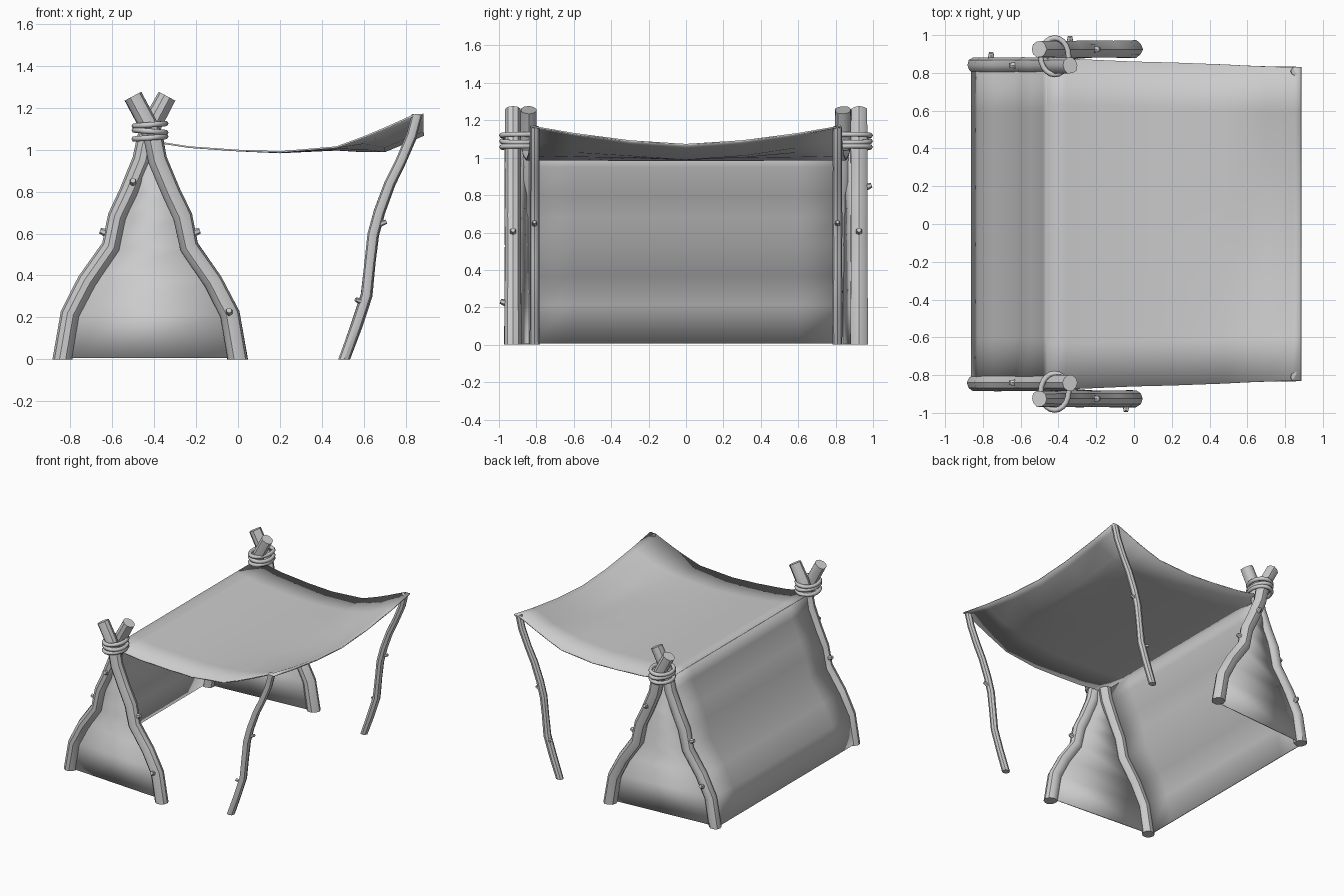
import bpy, bmesh, math, random
from mathutils import Vector

if "Cube" in bpy.data.objects:
    bpy.data.objects.remove(bpy.data.objects["Cube"])

random.seed(4)


def finish(name, bm, angle=35, thickness=0):
    bmesh.ops.recalc_face_normals(bm, faces=bm.faces)
    me = bpy.data.meshes.new(name)
    bm.to_mesh(me)
    bm.free()
    ob = bpy.data.objects.new(name, me)
    bpy.context.collection.objects.link(ob)
    bpy.ops.object.select_all(action='DESELECT')
    bpy.context.view_layer.objects.active = ob
    ob.select_set(True)
    bpy.ops.object.shade_smooth_by_angle(angle=math.radians(angle))
    if thickness:
        mod = ob.modifiers.new("thickness", 'SOLIDIFY')
        mod.thickness = thickness
        mod.offset = 0
    return ob


def add_tube(bm, pts, radii, sides, rough=0.0, flat_start=False):
    """Rings swept along pts, with an inset cap on the far end."""
    pts = [Vector(p) for p in pts]
    shape = [1 + random.uniform(-rough, rough) for _ in range(sides)]
    rings = []
    for i, p in enumerate(pts):
        t = (pts[min(i + 1, len(pts) - 1)] - pts[max(i - 1, 0)]).normalized()
        if i == 0 and flat_start:
            t = Vector((0, 0, 1))
        ref = Vector((0, 1, 0)) if abs(t.y) < 0.8 else Vector((1, 0, 0))
        u = ref.cross(t).normalized()
        v = t.cross(u)
        rings.append([bm.verts.new(p + radii[i] * shape[k] * (
            u * math.cos(2 * math.pi * k / sides) + v * math.sin(2 * math.pi * k / sides)))
            for k in range(sides)])
    for a, b in zip(rings, rings[1:]):
        for k in range(sides):
            n = (k + 1) % sides
            bm.faces.new((a[k], a[n], b[n], b[k]))
    bm.faces.new(rings[0])
    cap = bm.faces.new(rings[-1])
    bmesh.ops.inset_region(bm, faces=[cap], thickness=radii[-1] * 0.2)


def at_height(path, z):
    for (x0, z0), (x1, z1) in zip(path, path[1:]):
        if z0 <= z <= z1:
            return x0 + (x1 - x0) * (z - z0) / (z1 - z0)


def pole(name, path, y, r0, r1, knots, sides=10):
    """Crooked branch in an xz plane with little cut twigs (z, dx, dy)."""
    bm = bmesh.new()
    n = len(path)
    radii = [(r0 + (r1 - r0) * i / (n - 1)) * random.uniform(0.96, 1.04) for i in range(n)]
    add_tube(bm, [(x, y, z) for x, z in path], radii, sides, 0.06, True)
    for z, dx, dy in knots:
        c = Vector((at_height(path, z), y, z - 0.01))
        d = Vector((dx, dy, 0.35)).normalized()
        s = r0 / 0.046
        add_tube(bm, [c + d * r0 * 0.6, c + d * (r0 + 0.012), c + d * (r0 + 0.024)],
                 [0.02 * s ** .5, 0.016 * s ** .5, 0.013 * s ** .5], 6)
    return finish(name, bm)


def sheet(name, rows, thickness=0.008):
    bm = bmesh.new()
    grid = [[bm.verts.new(p) for p in row] for row in rows]
    for a, b in zip(grid, grid[1:]):
        for k in range(len(a) - 1):
            bm.faces.new((a[k], a[k + 1], b[k + 1], b[k]))
    return finish(name, bm, 40, thickness)


# Branch paths as (x, z); the second branch mirrors about the crossing
CROSS = -0.42
rear = [(-.837, 0), (-.80, .215), (-.72, .37), (-.605, .535), (-.575, .68), (-.52, .795),
        (-.455, .95), (-.435, 1.05), (-.405, 1.13), (-.338, 1.255)]
inner = [(2 * CROSS - x, z) for x, z in rear]
front = [(.507, 0), (.565, .16), (.613, .305), (.63, .465), (.645, .595), (.675, .705),
         (.725, .84), (.775, .94), (.83, 1.07), (.855, 1.165)]

for side, label in ((-1, "front"), (1, "back")):
    # Crossed frame branches
    za, zb = (.84, .22) if side < 0 else (.3, .84)
    pole(label + "_rear_pole", rear, side * .84, .047, .045, [(za, 0, side), (.6, -1, 0)])
    pole(label + "_inner_pole", inner, side * .925, .047, .045, [(zb, 0, side), (.6, 1, 0)])
    # Thin canopy pole
    pole(label + "_canopy_pole", front, side * .81, .027, .025,
         [(.65, 1, 0), (.28, -1, side * .5)], 8)
    # Rope lashing
    bm = bmesh.new()
    for j in range(3):
        n, m = 20, 6
        tilt = (-1) ** j * 0.006
        rings = []
        for i in range(n):
            a = 2 * math.pi * i / n
            ca, sa = math.cos(a), math.sin(a)
            rx, ry = .074, .097
            rings.append([bm.verts.new((
                CROSS + ca * (rx + .0145 * math.cos(b)),
                side * .888 + sa * (ry + .0145 * math.cos(b)),
                1.057 + .031 * j + tilt * ca + .0145 * math.sin(b)))
                for b in (2 * math.pi * k / m for k in range(m))])
        for i in range(n):
            p, q = rings[i], rings[(i + 1) % n]
            for k in range(m):
                bm.faces.new((p[k], p[(k + 1) % m], q[(k + 1) % m], q[k]))
    finish(label + "_rope", bm, 70)
    # Side cloth between the crossed branches
    sheet(label + "_side_cloth", [
        [(x, side * .84, max(z, .006)), (2 * CROSS - x, side * .9, max(z, .006))]
        for x, z in rear[:7]] + [[(-.43, side * .86, 1.04), (-.41, side * .88, 1.04)]])

# Back wall cloth, draped along the rear branches
ys = [-1, -.72, -.36, 0, .36, .72, 1]
wall = [(x - .022, max(z, .006)) for x, z in rear[:7]] + [(-.46, 1.047)]
sheet("back_wall_cloth", [[(x, y * .84, z) for y in ys] for x, z in wall])

# Canopy: (x, middle height, extra height at the side edges, half width)
canopy = [(-.46, 1.047, 0, .88), (-.36, 1.032, 0, .875), (-.23, 1.012, 0, .87),
          (0, .996, 0, .86), (.2, .987, .002, .855), (.47, 1.0, .012, .845),
          (.60, .992, .068, .838), (.70, .992, .11, .834), (.84, 1.05, .115, .83),
          (.885, 1.07, .098, .83)]
sheet("canopy_cloth", [[(x, y * w, z + rise * abs(y) ** 1.6) for y in ys]
                       for x, z, rise, w in canopy])
